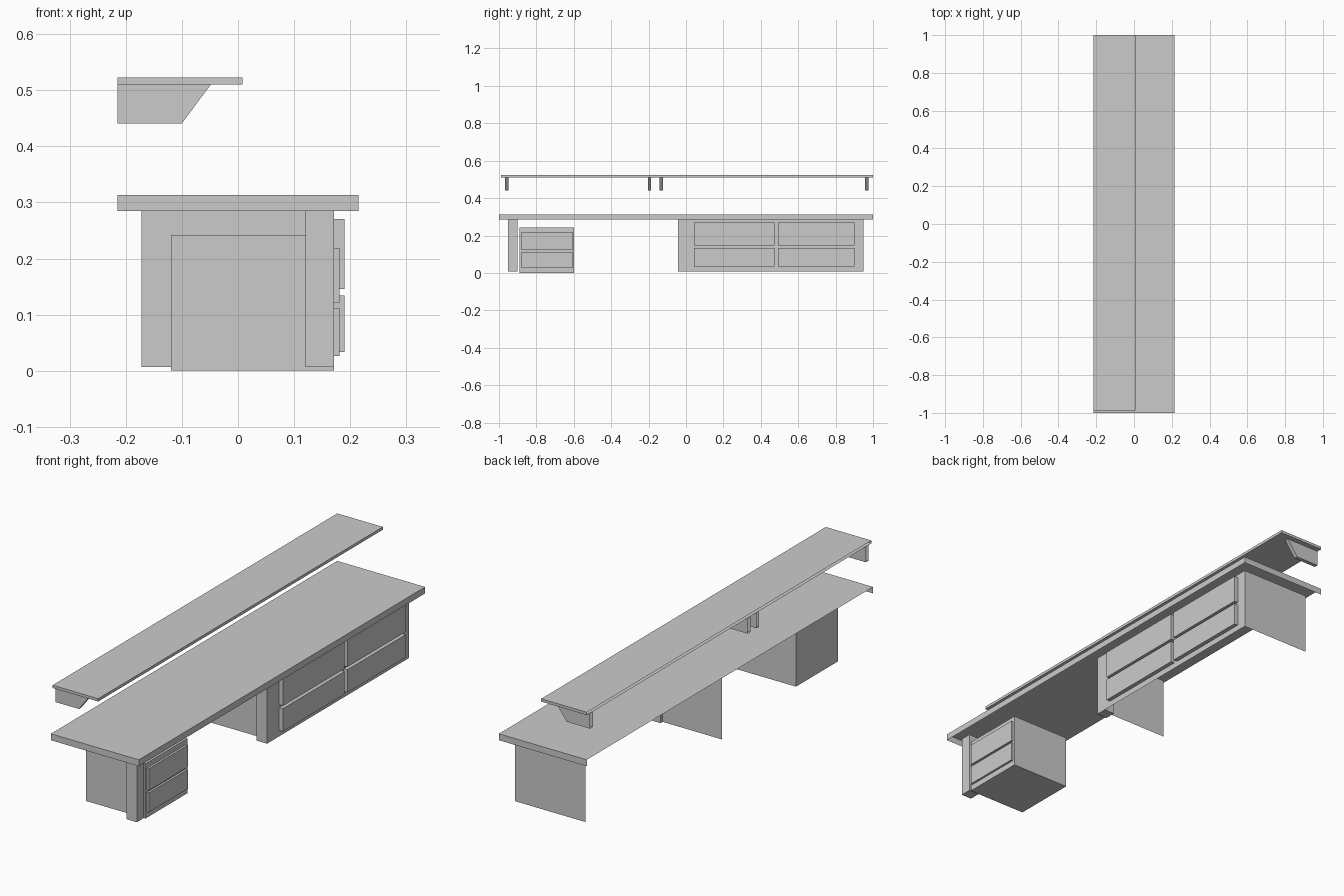
import bpy, bmesh
from mathutils import Vector

if "Cube" in bpy.data.objects:
    bpy.data.objects.remove(bpy.data.objects["Cube"])


def finish(name, bm, open_sides=()):
    """Drop faces pointing along the open sides, then make the object."""
    bmesh.ops.recalc_face_normals(bm, faces=bm.faces)
    bm.normal_update()
    gone = [f for f in bm.faces if any(f.normal.dot(Vector(d)) > 0.99 for d in open_sides)]
    bmesh.ops.delete(bm, geom=gone, context='FACES')
    mesh = bpy.data.meshes.new(name)
    bm.to_mesh(mesh)
    bm.free()
    obj = bpy.data.objects.new(name, mesh)
    bpy.context.collection.objects.link(obj)
    return obj


def box(name, x, y, z, open_sides=()):
    """Axis-aligned box from (min, max) pairs."""
    bm = bmesh.new()
    bmesh.ops.create_cube(bm, size=1)
    for v in bm.verts:
        for i, (lo, hi) in enumerate((x, y, z)):
            v.co[i] = lo if v.co[i] < 0 else hi
    return finish(name, bm, open_sides)


def prism(name, profile, y0, y1, open_sides=()):
    """Extrude an (x, z) profile along y."""
    bm = bmesh.new()
    face = bm.faces.new([bm.verts.new((x, y0, z)) for x, z in profile])
    ext = bmesh.ops.extrude_face_region(bm, geom=[face])["geom"]
    for v in ext:
        if isinstance(v, bmesh.types.BMVert):
            v.co.y = y1
    return finish(name, bm, open_sides)


def sheet(name, a, b, z):
    """Upright single-sided panel between plan points a and b."""
    bm = bmesh.new()
    bm.faces.new([bm.verts.new((*p, h)) for p, h in
                  ((a, z[0]), (b, z[0]), (b, z[1]), (a, z[1]))])
    return finish(name, bm)


BACK, DOWN, UP = (-1, 0, 0), (0, 0, -1), (0, 0, 1)
FRONT_X = 0.1715
LEG_Z = (0.0065, 0.2845)

# Desk top (open at the wall and underneath) and upper shelf
box("desk_top", (-0.215, 0.215), (-1, 1), (0.2845, 0.313), (BACK, DOWN))
box("upper_shelf", (-0.215, 0.008), (-0.988, 1), (0.5105, 0.523), (BACK,))

# Shelf brackets with a slanted front
bracket = [(-0.215, 0.441), (-0.10, 0.441), (-0.048, 0.5105), (-0.215, 0.5105)]
for i, yc in enumerate((-0.959, -0.195, -0.133, 0.967)):
    prism(f"shelf_bracket_{i + 1}", bracket, yc - 0.009, yc + 0.009, (BACK, UP))

# Front posts
for name, y in (("end_post", -0.951), ("middle_post", -0.042)):
    box(name, (0.12, FRONT_X), (y, y + 0.05), LEG_Z, (UP,))

# Drawer bank: front board and thin side panels, open at the back
sheet("drawer_bank_front", (FRONT_X, 0.008), (FRONT_X, 0.948), LEG_Z)
sheet("middle_side_panel", (-0.172, -0.007), (0.12, -0.007), LEG_Z)
sheet("end_side_panel", (FRONT_X, 0.948), (-0.172, 0.948), LEG_Z)

# Large drawer fronts
for c, y in enumerate(((0.043, 0.474), (0.493, 0.901))):
    for r, z in enumerate(((0.033, 0.134), (0.146, 0.27))):
        box(f"large_drawer_{c + 1}_{r + 1}", (FRONT_X, 0.19), y, z, (BACK,))

# Small pedestal with two drawer fronts
box("pedestal", (-0.119, FRONT_X), (-0.891, -0.598), (0, 0.242))
for r, z in enumerate(((0.026, 0.112), (0.122, 0.219))):
    box(f"small_drawer_{r + 1}", (FRONT_X, 0.181), (-0.879, -0.608), z, (BACK,))
